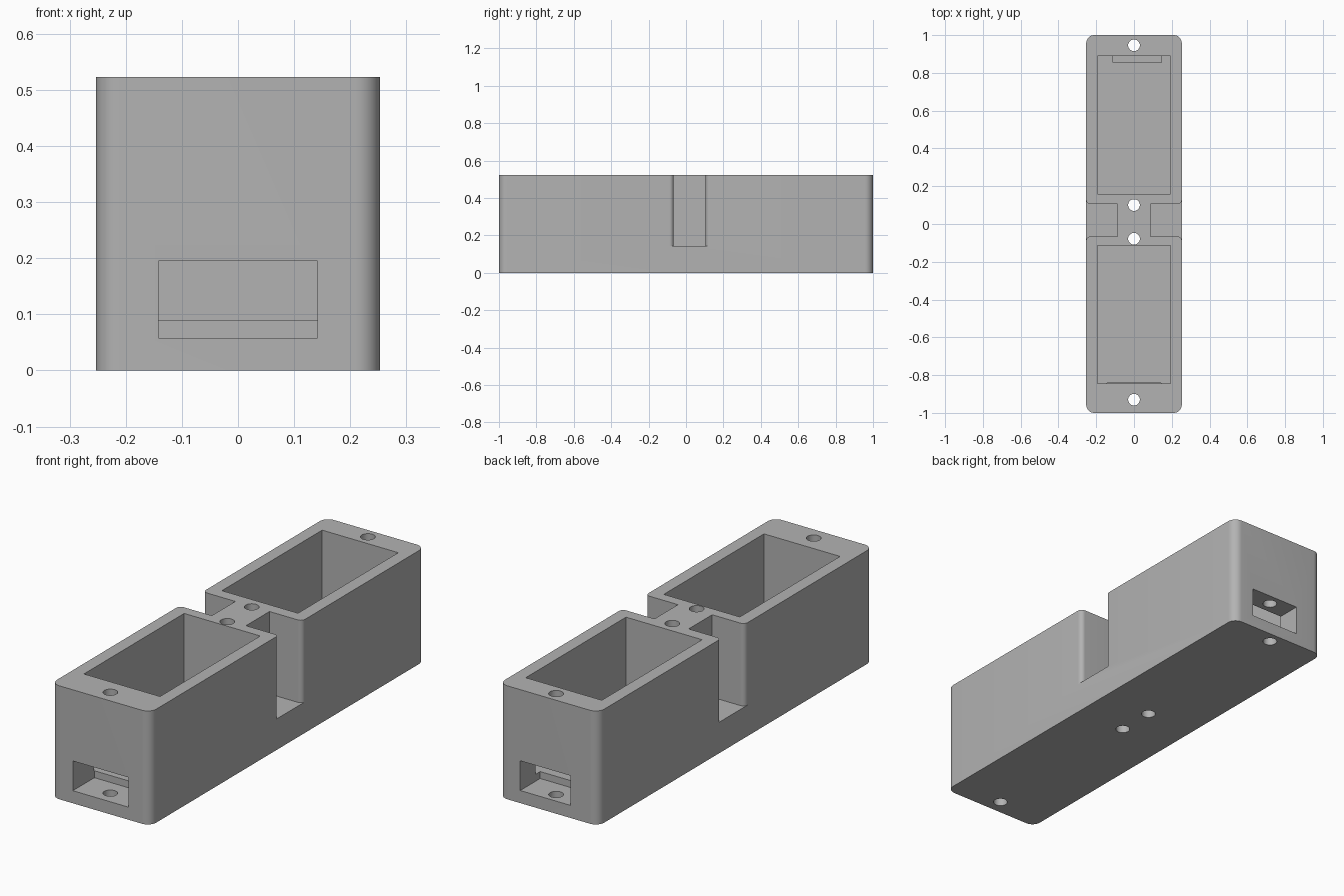
import bpy, bmesh
from math import cos, sin, pi, radians

if "Cube" in bpy.data.objects:
    bpy.data.objects.remove(bpy.data.objects["Cube"], do_unlink=True)

HALF_W, HALF_L, HEIGHT = 0.253, 1.0, 0.523
CORNER, FLARE = 0.043, 0.022

grey = bpy.data.materials.new("light_grey")
grey.use_nodes = True
colour = (0.45, 0.45, 0.45, 1)
grey.diffuse_color = colour
grey.node_tree.nodes["Principled BSDF"].inputs["Base Color"].default_value = colour


def arc(cx, cy, r, start, end, steps=10):
    """Points on an arc, angles in quarter turns."""
    angles = [(start + (end - start) * i / steps) * pi / 2 for i in range(steps + 1)]
    return [(cx + r * cos(a), cy + r * sin(a)) for a in angles]


def prism(name, outline, z0, z1):
    """Upright solid with the given plan outline."""
    bm = bmesh.new()
    face = bm.faces.new([bm.verts.new((x, y, z0)) for x, y in outline])
    top = bmesh.ops.extrude_face_region(bm, geom=[face])
    verts = [v for v in top["geom"] if isinstance(v, bmesh.types.BMVert)]
    bmesh.ops.translate(bm, verts=verts, vec=(0, 0, z1 - z0))
    bmesh.ops.recalc_face_normals(bm, faces=bm.faces)
    mesh = bpy.data.meshes.new(name)
    bm.to_mesh(mesh)
    bm.free()
    mesh.materials.append(grey)
    obj = bpy.data.objects.new(name, mesh)
    bpy.context.collection.objects.link(obj)
    return obj


def box(name, x0, x1, y0, y1, z0, z1):
    return prism(name, [(x0, y0), (x1, y0), (x1, y1), (x0, y1)], z0, z1)


# Main block with rounded upright corners
cx, cy = HALF_W - CORNER, HALF_L - CORNER
outline = (arc(cx, cy, CORNER, 0, 1) + arc(-cx, cy, CORNER, 1, 2)
           + arc(-cx, -cy, CORNER, 2, 3) + arc(cx, -cy, CORNER, 3, 4))
body = prism("housing_body", outline, 0, HEIGHT)

cutters = []

# Open-topped pockets
for y0, y1 in ((-0.845, -0.115), (0.16, 0.89)):
    cutters.append(box("pocket_cutter", -0.194, 0.194, y0, y1, 0.09, 0.7))

# End slots, dropping a little below the pocket floors
cutters.append(box("front_slot_cutter", -0.142, 0.142, -1.1, -0.843, 0.058, 0.195))
cutters.append(box("back_slot_cutter", -0.11, 0.145, 0.855, 1.1, 0.058, 0.195))

# Waist notches with rounded mouths
n0, n1, fx = -0.066, 0.105, HALF_W - FLARE
mouth = ([(0.087, n1), (0.087, n0)]
         + arc(fx, n0 - FLARE, FLARE, 1, 0)
         + [(0.4, n0 - FLARE), (0.4, n1 + FLARE)]
         + arc(fx, n1 + FLARE, FLARE, 0, -1))
for side in (1, -1):
    cutters.append(prism("notch_cutter", [(side * x, y) for x, y in mouth], 0.143, 0.7))

# Vertical screw holes
for y in (-0.93, -0.078, 0.1, 0.946):
    cutters.append(prism("hole_cutter", arc(0, y, 0.031, 0, 4, 32)[:-1], -0.1, 0.7))

# Cut the block and tidy up
bpy.ops.object.select_all(action='DESELECT')
body.select_set(True)
bpy.context.view_layer.objects.active = body
for cutter in cutters:
    cutter.hide_render = True
    mod = body.modifiers.new("cut", 'BOOLEAN')
    mod.operation = 'DIFFERENCE'
    mod.solver = 'EXACT'
    mod.object = cutter
    bpy.ops.object.modifier_apply(modifier=mod.name)
for cutter in cutters:
    bpy.data.objects.remove(cutter, do_unlink=True)

bpy.ops.object.shade_smooth_by_angle(angle=radians(30))
